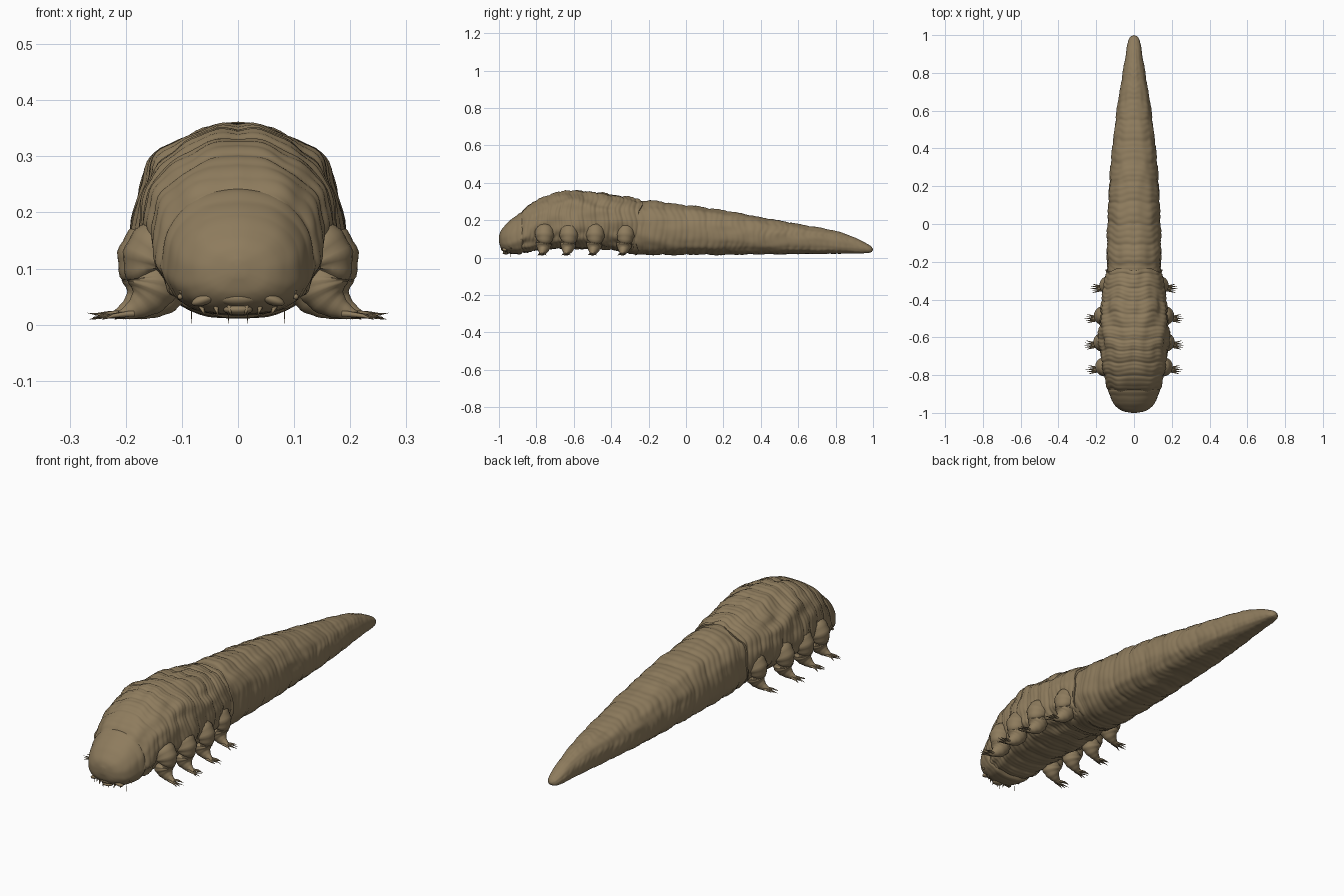
import bpy, math, random
from mathutils import Vector, noise

if "Cube" in bpy.data.objects:
    bpy.data.objects.remove(bpy.data.objects["Cube"])

random.seed(4)
skin = bpy.data.materials.new("skin")
skin.diffuse_color = (0.27, 0.2, 0.11, 1)
skin.use_nodes = True
skin.node_tree.nodes["Principled BSDF"].inputs["Base Color"].default_value = skin.diffuse_color


def make(name, verts, faces, mirror=False, angle=50):
    me = bpy.data.meshes.new(name)
    me.from_pydata(verts, [], faces)
    me.update()
    ob = bpy.data.objects.new(name, me)
    bpy.context.collection.objects.link(ob)
    me.materials.append(skin)
    if mirror:
        ob.modifiers.new("mirror", "MIRROR")
    bpy.ops.object.select_all(action="DESELECT")
    ob.select_set(True)
    bpy.context.view_layer.objects.active = ob
    bpy.ops.object.shade_smooth_by_angle(angle=math.radians(angle))
    return ob


def skin_rings(rings):
    """Join equal-sized rings into a closed skin with fan caps."""
    n = len(rings[0])
    verts = [v for r in rings for v in r]
    faces = [(i * n + j, i * n + (j + 1) % n, (i + 1) * n + (j + 1) % n, (i + 1) * n + j)
             for i in range(len(rings) - 1) for j in range(n)]
    faces = [f[::-1] for f in faces]
    for k, flip in ((0, False), (len(rings) - 1, True)):
        c = len(verts)
        verts.append(sum((Vector(v) for v in rings[k]), Vector()) / n)
        for j in range(n):
            f = (c, k * n + (j + 1) % n, k * n + j)
            faces.append(f if flip else f[::-1])
    return verts, [f[::-1] for f in faces]


def sample(rows, y):
    """Smooth interpolation of profile rows at y."""
    i = 0
    while i < len(rows) - 2 and rows[i + 1][0] < y:
        i += 1
    a, b = rows[i], rows[i + 1]
    p, q = rows[max(i - 1, 0)], rows[min(i + 2, len(rows) - 1)]
    h = b[0] - a[0]
    t = min(max((y - a[0]) / h, 0), 1)
    out = []
    for k in range(1, len(a)):
        m0 = (b[k] - p[k]) / (b[0] - p[0]) * h
        m1 = (q[k] - a[k]) / (q[0] - a[0]) * h
        out.append(a[k] * (2*t**3 - 3*t*t + 1) + m0 * (t**3 - 2*t*t + t)
                   + b[k] * (3*t*t - 2*t**3) + m1 * (t**3 - t*t))
    return out


def body(name, rows, count, pitch, sub, depth, lump, scallop=0, n=96):
    """Wrinkled loft along y; rows are y, half width, top z, bottom z."""
    y0, y1 = rows[0][0], rows[-1][0]
    rings = []
    for i in range(count + 1):
        t = i / count
        t = 0.6 * t + 0.4 * (1 - math.cos(math.pi * t)) / 2
        y = y0 + (y1 - y0) * t
        w, top, bot = sample(rows, y)
        w = max(w, 0.001)
        zc = bot + (top - bot) * 0.46
        ring = []
        for j in range(n):
            a = 2 * math.pi * j / n
            c, s = math.cos(a), math.sin(a)
            e = 0.95 if s > 0 else 0.78
            x = w * math.copysign(abs(c) ** e, c)
            z = math.copysign(abs(s) ** e, s) * (top - zc if s > 0 else zc - bot)
            wob = noise.noise((abs(c) * 1.5, y * 5, s * 1.5)) * 0.022
            fold = abs(math.sin(math.pi * (y + wob) / pitch)) ** 0.6 - 0.8
            fine = abs(math.sin(math.pi * (y + wob * 1.6) / sub)) - 0.7
            d = depth * (fold + 0.45 * fine)
            d += lump * noise.noise((abs(c) * 3, y * 9, s * 3))
            k = 1 + d / 0.15
            edge = scallop * t ** 8 * (math.cos(6 * a) * 0.5 + s * 0.6)
            ring.append((x * k, y + edge, max(zc + z * k, 0.008)))
        rings.append(ring)
    return make(name, *skin_rings(rings), angle=70)


# Tapered tail section
body("abdomen", [(-0.36, 0.12, 0.27, 0.03), (-0.25, 0.142, 0.305, 0.015), (0, 0.141, 0.28, 0.015),
                 (0.2, 0.132, 0.253, 0.015), (0.4, 0.116, 0.217, 0.017), (0.6, 0.092, 0.18, 0.018),
                 (0.8, 0.06, 0.142, 0.02), (0.9, 0.043, 0.108, 0.022), (0.96, 0.033, 0.078, 0.024),
                 (0.99, 0.021, 0.06, 0.028), (1.0, 0.002, 0.045, 0.04)],
     240, 0.109, 0.034, 0.006, 0.005)

# Swollen chest section with a scalloped rear edge overlapping the tail
body("thorax", [(-0.91, 0.105, 0.19, 0.035), (-0.885, 0.133, 0.238, 0.027), (-0.85, 0.148, 0.274, 0.028),
                (-0.78, 0.162, 0.318, 0.04), (-0.7, 0.174, 0.344, 0.045), (-0.58, 0.186, 0.358, 0.045),
                (-0.45, 0.178, 0.349, 0.045), (-0.35, 0.162, 0.332, 0.035), (-0.27, 0.152, 0.318, 0.02),
                (-0.25, 0.149, 0.312, 0.014)],
     150, 0.067, 0.0223, 0.0055, 0.012, scallop=0.018)

# Smooth domed head
body("head", [(-1.0, 0.012, 0.115, 0.085), (-0.992, 0.055, 0.14, 0.055), (-0.975, 0.086, 0.163, 0.035),
              (-0.95, 0.109, 0.19, 0.022), (-0.91, 0.127, 0.222, 0.017), (-0.88, 0.135, 0.242, 0.018),
              (-0.865, 0.125, 0.23, 0.03)],
     60, 0.09, 0.03, 0.002, 0.003, scallop=0.008)


def tube(path, n=20, flat=1.0):
    """Round loft through (point, radius) stations."""
    rings = []
    for i, (p, r) in enumerate(path):
        d = (path[min(i + 1, len(path) - 1)][0] - path[max(i - 1, 0)][0]).normalized()
        u = d.cross(Vector((0, 1, 0)) if abs(d.y) < 0.9 else Vector((1, 0, 0))).normalized()
        v = d.cross(u)
        rings.append([p + r * (u * math.cos(2 * math.pi * j / n) + flat * v * math.sin(2 * math.pi * j / n))
                      for j in range(n)])
    return skin_rings(rings)


def parts(name, tubes):
    verts, faces = [], []
    for v, f in tubes:
        o = len(verts)
        verts += v
        faces += [tuple(k + o for k in g) for g in f]
    make(name, verts, faces, mirror=True)


# Stubby legs: bulging shoulder, fat foot, spread of thin claws
leg = [(0.115, 0.15, 0.045), (0.14, 0.135, 0.056), (0.155, 0.115, 0.056), (0.16, 0.097, 0.047),
       (0.157, 0.087, 0.039), (0.155, 0.077, 0.045), (0.158, 0.062, 0.044), (0.166, 0.046, 0.034),
       (0.18, 0.033, 0.023), (0.198, 0.023, 0.014), (0.215, 0.017, 0.007)]
for k, (y, dx) in enumerate([(-0.755, -0.004), (-0.625, 0.006), (-0.485, 0.003), (-0.325, -0.026)]):
    rows = [(i,) + r for i, r in enumerate(leg)]
    path = []
    for i in range(41):
        x, z, r = sample(rows, i / 4)
        back = -0.018 * (i / 40) ** 2
        path.append((Vector((x + dx, y + back, z)), r * (1 + 0.03 * math.sin(i * 1.6))))
    parts(f"leg_pair_{k + 1}", [tube(path, 24, 0.92)])
    claws = []
    for c in range(5):
        f = (c - 2) / 2
        a = Vector((0.19 + dx, y - 0.016 + f * 0.008, 0.02))
        m = Vector((0.226 + dx, y - 0.016 + f * 0.017, 0.018 + random.uniform(-0.004, 0.004)))
        e = Vector((0.262 - 0.016 * abs(f) + dx, y - 0.016 + f * 0.024, 0.012 + random.uniform(-0.004, 0.01)))
        claws.append(tube([(a, 0.006), (m, 0.0035), (e, 0.0004)], 8))
    parts(f"claw_pair_{k + 1}", claws)


def ball(name, loc, scale, rot=(0, 0, 0)):
    bpy.ops.mesh.primitive_uv_sphere_add(segments=20, ring_count=12, location=loc, rotation=rot)
    ob = bpy.context.object
    ob.name, ob.scale = name, scale
    ob.data.materials.append(skin)
    bpy.ops.object.shade_smooth()


# Face: upper lip, brow folds and eye clusters
ball("upper_lip", (0, -0.972, 0.047), (0.036, 0.018, 0.014))
ball("lower_lip", (0, -0.962, 0.027), (0.026, 0.018, 0.01))
for s in (-1, 1):
    ball("cheek", (s * 0.058, -0.967, 0.046), (0.026, 0.015, 0.01), (0, s * 0.35, 0))
    for i, (x, z) in enumerate([(0.083, 0.055), (0.092, 0.062), (0.1, 0.06), (0.103, 0.05)]):
        ball("eye", (s * x, -0.957 + i * 0.007, z), (0.005, 0.005, 0.005))

# Jaw points and fine hairs beneath the head
parts("mouth_spikes", [tube([(Vector((x, y, 0.035)), 0.006), (Vector((x * 0.9, y - 0.012, 0.018)), 0.0008)], 8)
                       for x, y in [(0.015, -0.968), (0.04, -0.96), (0.066, -0.945)]])
parts("hairs", [tube([(Vector((x, y, 0.03)), 0.001), (Vector((x, y, 0.002)), 0.0004)], 6)
                for x, y in [(0.017, -0.97), (0.083, -0.94)]])
